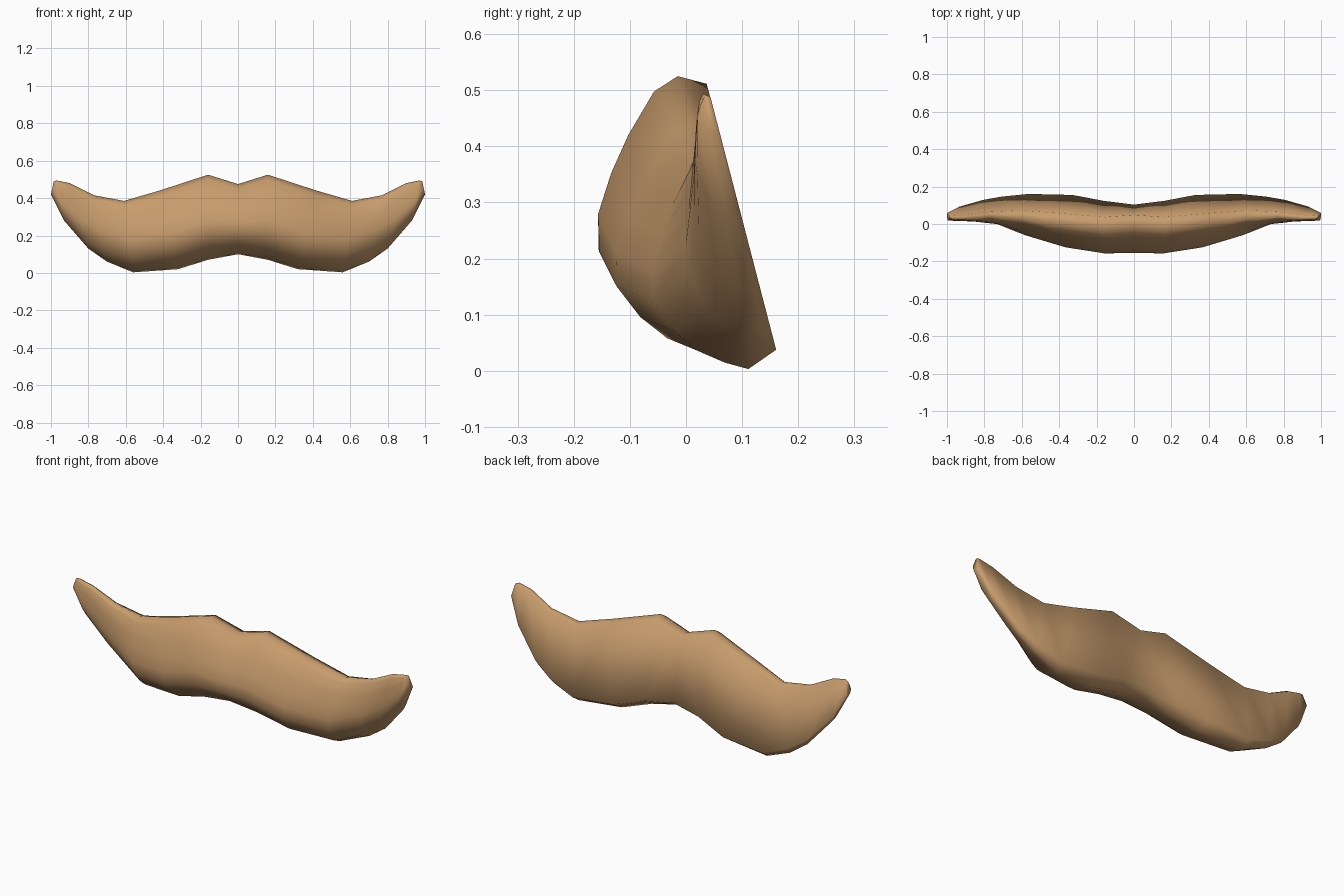
import bpy, bmesh

if "Cube" in bpy.data.objects:
    bpy.data.objects.remove(bpy.data.objects["Cube"])

# Ribs from the middle to the tip: top x, top z, bottom x, bottom z, thickness, back dent
ribs = [
    (0.00, 0.475, 0.00, 0.100, 0.27, 0.035),
    (0.16, 0.525, 0.16, 0.070, 0.27, 0.020),
    (0.42, 0.440, 0.32, 0.020, 0.255, 0.0),
    (0.61, 0.385, 0.56, 0.003, 0.195, 0.0),
    (0.77, 0.415, 0.70, 0.060, 0.12, 0.0),
    (0.90, 0.480, 0.80, 0.130, 0.085, 0.0),
    (0.97, 0.494, 0.93, 0.280, 0.06, 0.0),
    (0.985, 0.490, 1.00, 0.420, 0.035, 0.0),
]
# Rib cross-section: depth in front of the sloping back, height fraction
profile = [(0, .09), (.3, 0), (.5, .03), (.74, .09), (.89, .18), (1, .31),
           (.94, .46), (.78, .62), (.6, .77), (.36, .94), (.18, 1), (0, .97)]

bm = bmesh.new()
rings = []
for xt, zt, xb, zb, thick, dent in ribs:
    ring = []
    for u, v in profile:
        z = zb + (zt - zb) * v
        back = 0.16 - (z - 0.04) * 0.26 - dent * (1 - v) * (1 - u)
        ring.append(bm.verts.new((xb + (xt - xb) * v, back - u * thick, z)))
    rings.append(ring)

# Skin between ribs, cap the tip
n = len(profile)
for a, b in zip(rings, rings[1:]):
    for i in range(n):
        j = (i + 1) % n
        bm.faces.new((a[i], a[j], b[j], b[i]))
bm.faces.new(rings[-1])

# Mirror the other half and weld the middle
geom = bm.verts[:] + bm.edges[:] + bm.faces[:]
bmesh.ops.mirror(bm, geom=geom, axis='X', merge_dist=0.0005)
bmesh.ops.remove_doubles(bm, verts=bm.verts[:], dist=0.0005)
bmesh.ops.recalc_face_normals(bm, faces=bm.faces[:])

mesh = bpy.data.meshes.new("moustache")
bm.to_mesh(mesh)
bm.free()
for p in mesh.polygons:
    p.use_smooth = True
obj = bpy.data.objects.new("moustache", mesh)
bpy.context.collection.objects.link(obj)

# Tan colour
mat = bpy.data.materials.new("tan")
mat.diffuse_color = (0.57, 0.33, 0.15, 1)
mat.use_nodes = True
mat.node_tree.nodes["Principled BSDF"].inputs["Base Color"].default_value = mat.diffuse_color
mesh.materials.append(mat)
